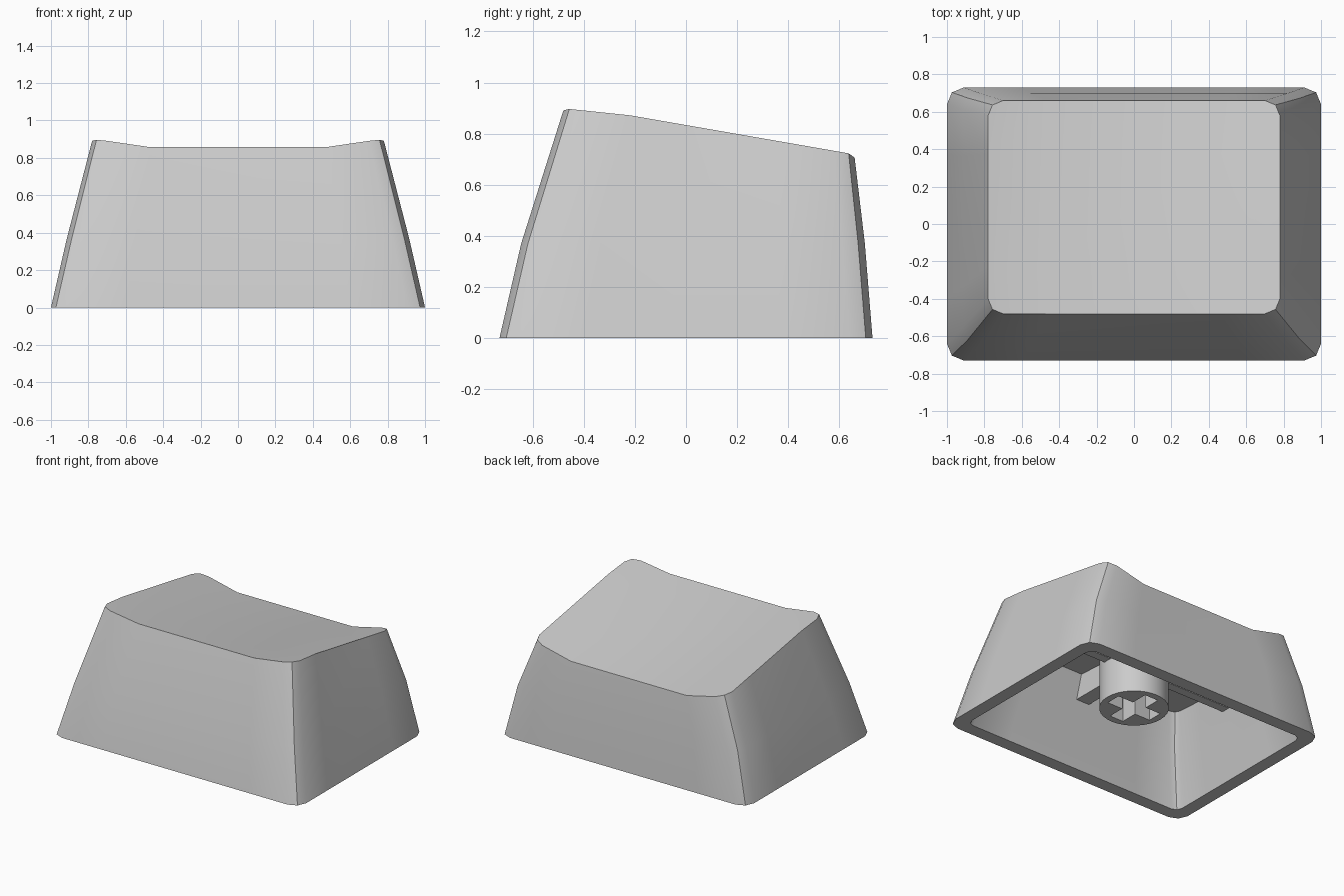
import bpy, bmesh, math

if "Cube" in bpy.data.objects:
    bpy.data.objects.remove(bpy.data.objects["Cube"])


def finish(name, bm):
    bmesh.ops.recalc_face_normals(bm, faces=bm.faces)
    mesh = bpy.data.meshes.new(name)
    bm.to_mesh(mesh)
    bm.free()
    ob = bpy.data.objects.new(name, mesh)
    bpy.context.collection.objects.link(ob)
    return ob


def smooth(ob):
    bpy.ops.object.select_all(action='DESELECT')
    ob.select_set(True)
    bpy.context.view_layer.objects.active = ob
    bpy.ops.object.shade_smooth_by_angle(angle=math.radians(30))


def box(name, x0, x1, y0, y1, z0, z1):
    bm = bmesh.new()
    bmesh.ops.create_cube(bm, size=1)
    for v in bm.verts:
        v.co = (x1 if v.co.x > 0 else x0, y1 if v.co.y > 0 else y0, z1 if v.co.z > 0 else z0)
    return finish(name, bm)


def dish(x, y):
    """Height of the scooped, tilted top."""
    edge = 0.897 - 0.104 * (y + 0.46) if y < -0.22 else 0.872 - 0.174 * (y + 0.22)
    centre = 0.857 - 0.18 * (y + 0.48)
    t = min(1, max(0, (abs(x) - 0.47) / 0.285))
    return centre + (edge - centre) * t


def ring(bm, hx, y0, y1, r, height):
    """Rounded rectangle: each side gives two edge points and three corner points."""
    xs, ys = 0.6 * hx, (y0 + 0.23 * (y1 - y0), y0 + 0.75 * (y1 - y0))
    edges = [[(-xs, y0), (xs, y0)], [(hx, ys[0]), (hx, ys[1])],
             [(xs, y1), (-xs, y1)], [(-hx, ys[1]), (-hx, ys[0])]]
    corners = [(hx - r, y0 + r), (hx - r, y1 - r), (r - hx, y1 - r), (r - hx, y0 + r)]
    pts = []
    for k in range(4):
        cx, cy = corners[k]
        arc = [math.radians(90 * k - 90 + a) for a in (0, 45, 90)]
        pts += edges[k] + [(cx + r * math.cos(a), cy + r * math.sin(a)) for a in arc]
    return [bm.verts.new((x, y, height(x, y))) for x, y in pts]


def bridge(bm, a, b):
    n = len(a)
    for i in range(n):
        bm.faces.new((a[i], a[(i + 1) % n], b[(i + 1) % n], b[i]))


def cap(bm, loop, height):
    """Close a ring with a 3 x 3 patch."""
    x, ya, yb = loop[1].co.x, loop[5].co.y, loop[6].co.y
    inner = [bm.verts.new((px, py, height(px, py))) for px, py in
             ((-x, ya), (x, ya), (x, yb), (-x, yb))]
    bm.faces.new(inner)
    for k in range(4):
        nxt = inner[(k + 1) % 4]
        bm.faces.new((loop[5 * k], loop[5 * k + 1], nxt, inner[k]))
        bm.faces.new([nxt] + [loop[(5 * k + j) % 20] for j in range(1, 6)])


def ceiling(x, y):
    return 0.59 - 0.065 * y


# Hollow cap: outer skin, bottom rim and cavity in one mesh
bm = bmesh.new()
sections = [
    (0.755, -0.477, 0.59, 0.05, ceiling),
    (0.815, -0.55, 0.605, 0.05, lambda x, y: 0.37),
    (0.905, -0.635, 0.635, 0.05, lambda x, y: 0),
    (1.0, -0.73, 0.73, 0.09, lambda x, y: 0),
    (0.915, -0.645, 0.70, 0.09, lambda x, y: 0.37),
    (0.78, -0.48, 0.66, 0.08, dish),
]
rings = [ring(bm, *s) for s in sections]
for a, b in zip(rings, rings[1:]):
    bridge(bm, a, b)
cap(bm, rings[0], ceiling)
cap(bm, rings[-1], dish)
smooth(finish("cap_shell", bm))

# Round stem under the cap
bm = bmesh.new()
bmesh.ops.create_cone(bm, cap_ends=True, segments=32, radius1=0.23, radius2=0.23, depth=0.45)
bmesh.ops.translate(bm, verts=bm.verts, vec=(0, 0, 0.17 + 0.225))
stem = finish("stem", bm)

# Cross-shaped socket cut into the stem
L, W = 0.18, 0.055
bm = bmesh.new()
profile = []
for k in range(4):
    c, s = ((1, 0), (0, 1), (-1, 0), (0, -1))[k]
    for px, py in ((L, -W), (L, W), (W, W)):
        profile.append(bm.verts.new((px * c - py * s, px * s + py * c, 0.1)))
face = bm.faces.new(profile)
ext = bmesh.ops.extrude_face_region(bm, geom=[face])
bmesh.ops.translate(bm, verts=[g for g in ext["geom"] if isinstance(g, bmesh.types.BMVert)],
                    vec=(0, 0, 0.36))
cutter = finish("socket_cutter", bm)
cutter.hide_render = True
cutter.display_type = 'WIRE'
mod = stem.modifiers.new("socket", 'BOOLEAN')
mod.operation = 'DIFFERENCE'
mod.solver = 'EXACT'
mod.object = cutter
bpy.context.view_layer.objects.active = stem
bpy.ops.object.modifier_apply(modifier=mod.name)
bpy.data.objects.remove(cutter)
smooth(stem)

# Stiffening ribs from the stem to the walls
for side, sx in (("left", -1), ("right", 1)):
    a, b = sorted((0.2 * sx, 0.81 * sx))
    box(side + "_rib", a, b, -0.032, 0.032, 0.45, 0.61)
box("front_rib", -0.053, 0.053, -0.545, -0.2, 0.45, 0.63)
box("back_rib", -0.053, 0.053, 0.2, 0.63, 0.45, 0.6)
